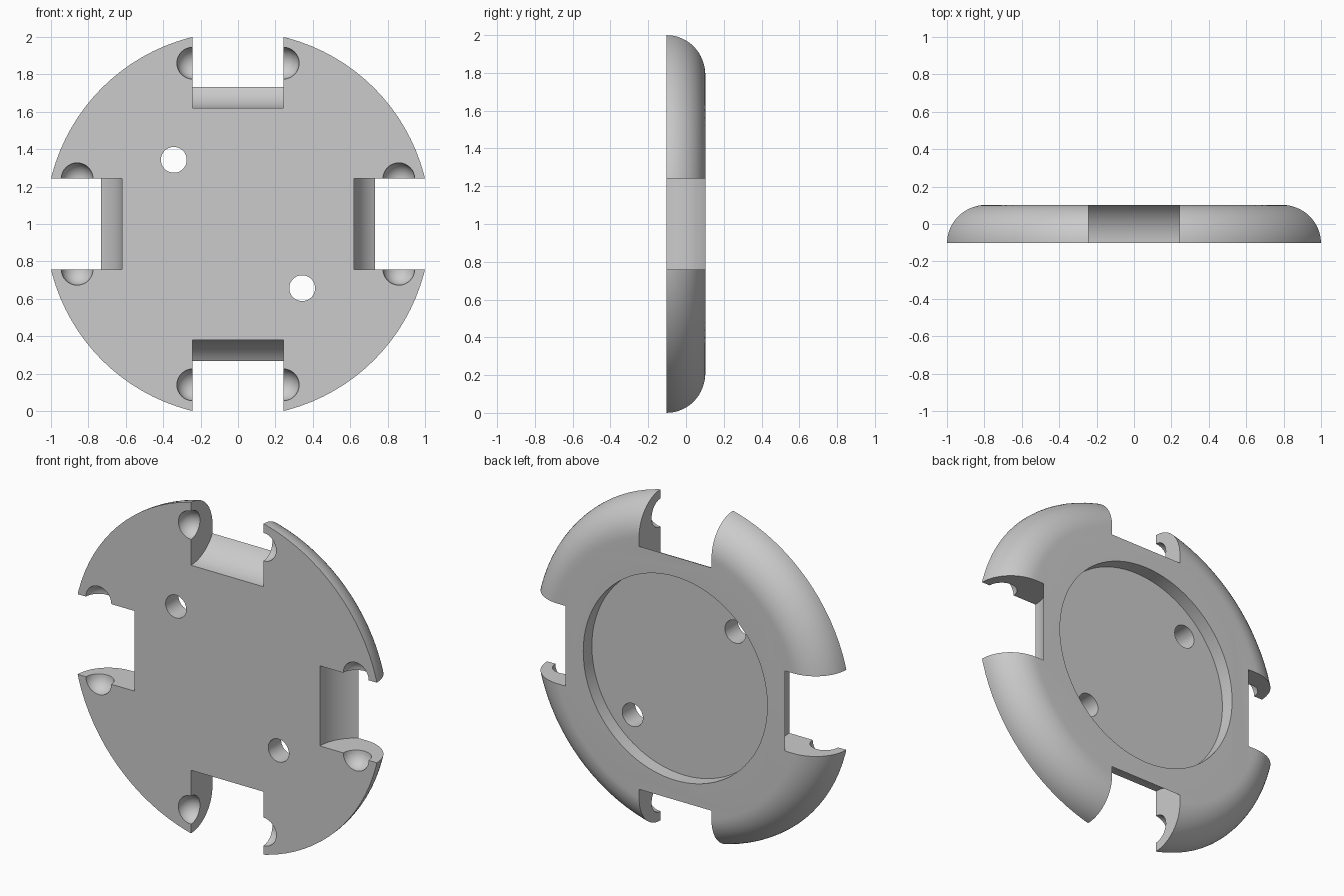
import bpy
import math
from mathutils import Matrix, Vector

cube = bpy.data.objects.get("Cube")
if cube:
    bpy.data.objects.remove(cube, do_unlink=True)

CENTRE = Vector((0, 0, 1))
FRONT, BACK = -0.1025, 0.1025
RADIUS = 1.029          # outer radius of the disc at the front
ROUND = BACK - FRONT    # radius of the rounded back rim
WHEEL_R = 0.86          # distance of the wheel axles from the centre
HALF_SLOT = 0.242

grey = bpy.data.materials.new("plain grey")
grey.use_nodes = True
colour = (0.6, 0.6, 0.6, 1)
grey.diffuse_color = colour
grey.node_tree.nodes["Principled BSDF"].inputs["Base Color"].default_value = colour


def lathe(name, profile, segments):
    """Turn a (radius, y) profile that starts and ends on the y axis."""
    verts, rings = [], []
    for r, y in profile:
        count = 1 if r == 0 else segments
        rings.append([len(verts) + i for i in range(count)])
        for i in range(count):
            a = math.tau * i / segments
            verts.append((r * math.cos(a), y, r * math.sin(a)))
    faces = []
    for low, high in zip(rings, rings[1:]):
        if len(low) == 1:
            faces.append(high)
        elif len(high) == 1:
            faces.append(low[::-1])
        else:
            for i in range(segments):
                j = (i + 1) % segments
                faces.append((low[j], low[i], high[i], high[j]))
    # The axis points only close the profile; the caps are single faces
    mesh = bpy.data.meshes.new(name)
    mesh.from_pydata(verts[1:-1], [], [[v - 1 for v in f] for f in faces])
    obj = bpy.data.objects.new(name, mesh)
    obj.location = CENTRE
    bpy.context.collection.objects.link(obj)
    mesh.materials.append(grey)
    return obj


# Disc with a flat front and a rounded rim at the back
steps = 16
arc = [(RADIUS - ROUND + ROUND * math.cos(a), FRONT + ROUND * math.sin(a))
       for a in (math.pi / 2 * i / steps for i in range(steps + 1))]
disc = lathe("disc_body", [(0, FRONT)] + arc + [(0, BACK)], 96)


def carve(cutter):
    """Subtract the cutter from the disc, then discard it."""
    cutter.hide_render = True
    bpy.context.view_layer.update()
    mod = disc.modifiers.new("carve", 'BOOLEAN')
    mod.operation = 'DIFFERENCE'
    mod.solver = 'EXACT'
    mod.object = cutter
    bpy.ops.object.select_all(action='DESELECT')
    disc.select_set(True)
    bpy.context.view_layer.objects.active = disc
    bpy.ops.object.modifier_apply(modifier=mod.name)
    bpy.data.objects.remove(cutter, do_unlink=True)


def drum(radius, depth, location, rotation):
    bpy.ops.mesh.primitive_cylinder_add(vertices=64, radius=radius, depth=depth,
                                        location=location, rotation=rotation)
    obj = bpy.context.object
    obj.data.materials.append(grey)
    return obj


# Round recess in the back
carve(lathe("recess_cutter", [(0, 0.02), (0.615, 0.02), (0.615, 0.3), (0, 0.3)], 96))

# Two screw holes
for side in (-1, 1):
    carve(drum(0.069, 1, CENTRE + Vector((0.343 * side, 0, -0.343 * side)),
               (math.pi / 2, 0, 0)))

# Four wheel slots with curved floors, each with two axle sockets
for quarter in range(4):
    turn = Matrix.Rotation(quarter * math.pi / 2, 3, 'Y')
    carve(drum(0.241, HALF_SLOT * 2, CENTRE + turn @ Vector((0, FRONT, WHEEL_R)),
               (turn @ Matrix.Rotation(math.pi / 2, 3, 'Y')).to_euler()))
    for side in (-1, 1):
        bpy.ops.mesh.primitive_uv_sphere_add(
            segments=32, ring_count=16, radius=0.085,
            location=CENTRE + turn @ Vector((HALF_SLOT * side, FRONT, WHEEL_R)))
        ball = bpy.context.object
        ball.data.materials.append(grey)
        carve(ball)

# Smooth curved surfaces, crisp edges
bpy.ops.object.shade_smooth_by_angle(angle=math.radians(30))
